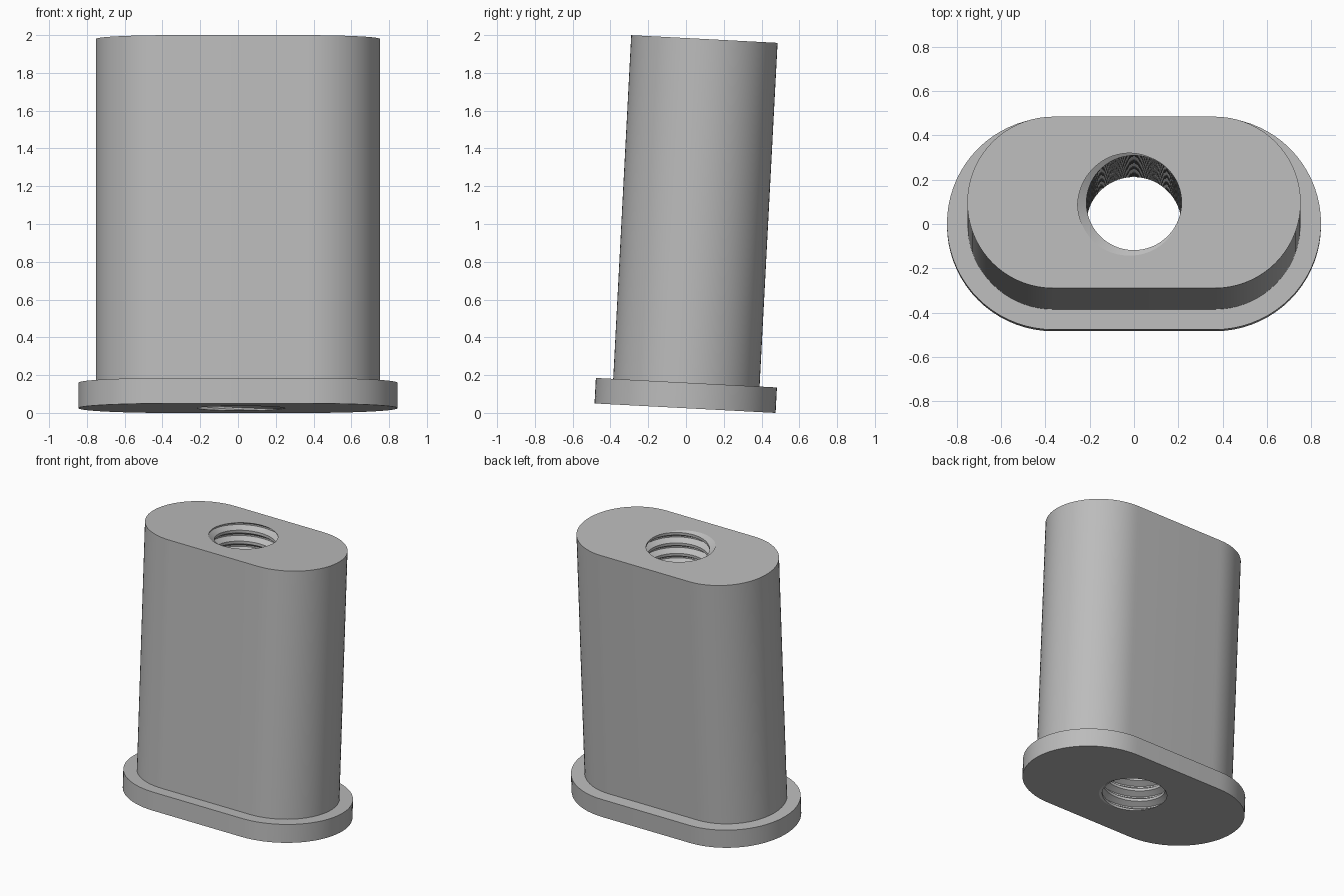
import bpy, bmesh
from math import pi, sin, cos, tau, radians

if "Cube" in bpy.data.objects:
    bpy.data.objects.remove(bpy.data.objects["Cube"])

ARC = 36                      # segments per rounded end
COLS = 2 * (ARC + 1)          # points in every loop
HEIGHT, FLANGE_H = 1.957, 0.135
STRAIGHT, BODY_R, FLANGE_R = 0.365, 0.388, 0.48
MINOR_R, MAJOR_R, PITCH = 0.215, 0.255, 0.08
GROOVE_START = radians(205)   # groove direction at the top face
PROFILE = (0.125, 0.4375, 0.5625, 0.875)   # corners of one thread turn

bm = bmesh.new()


def stadium(radius, z):
    """Loop of vertices around a slot-shaped outline."""
    loop = []
    for side in (1, -1):
        for i in range(ARC + 1):
            a = side * pi * i / ARC - side * pi / 2
            a = pi * i / ARC - pi / 2 + (0 if side > 0 else pi)
            loop.append(bm.verts.new((side * STRAIGHT + radius * cos(a), radius * sin(a), z)))
    return loop


def skin(a, b):
    for i in range(COLS):
        j = (i + 1) % COLS
        bm.faces.new((a[i], a[j], b[j], b[i]))


def thread_radius(z, a):
    phase = ((z - HEIGHT) / PITCH - (a - GROOVE_START) / tau + 0.5) % 1
    off = abs(phase - 0.5)
    t = min(max((0.375 - off) / 0.3125, 0), 1)
    return MINOR_R + (MAJOR_R - MINOR_R) * t


bore = {}


def bore_vert(i, z):
    """Shared vertex of the threaded wall, trimmed to the end faces."""
    z = min(max(z, 0), HEIGHT)
    key = (i % COLS, round(z, 5))
    if key not in bore:
        a = tau * i / COLS - pi / 2
        r = thread_radius(z, a)
        bore[key] = bm.verts.new((r * cos(a), r * sin(a), z))
    return bore[key]


# Threaded bore: rows follow the helix
turns = int(HEIGHT / PITCH) + 3
levels = [k + p for k in range(-turns, 3) for p in PROFILE]
for lo, hi in zip(levels, levels[1:]):
    for i in range(COLS):
        def height(level, col):
            a = tau * col / COLS - pi / 2
            return HEIGHT + PITCH * (level - 0.5 + (a - GROOVE_START) / tau)
        corners = [bore_vert(i, height(lo, i)), bore_vert(i + 1, height(lo, i + 1)),
                   bore_vert(i + 1, height(hi, i + 1)), bore_vert(i, height(hi, i))]
        corners = list(dict.fromkeys(corners))
        if len(corners) > 2:
            bm.faces.new(corners)

# Flange, body and end faces, joined from bottom to top
bore_bottom = [bore_vert(i, 0) for i in range(COLS)]
bore_top = [bore_vert(i, HEIGHT) for i in range(COLS)]
loops = [bore_bottom, stadium(FLANGE_R, 0), stadium(FLANGE_R, FLANGE_H),
         stadium(BODY_R, FLANGE_H), stadium(BODY_R, HEIGHT), bore_top]
for a, b in zip(loops, loops[1:]):
    skin(a, b)
bmesh.ops.recalc_face_normals(bm, faces=bm.faces)

mesh = bpy.data.meshes.new("threaded_block")
bm.to_mesh(mesh)
bm.free()
block = bpy.data.objects.new("threaded_block", mesh)
bpy.context.collection.objects.link(block)

# Whole part leans slightly towards the back
block.rotation_euler.x = radians(-3)
block.location = (0, -0.005, 0.025)

grey = bpy.data.materials.new("plain grey")
grey.use_nodes = True
colour = (0.5, 0.5, 0.5, 1)
grey.diffuse_color = colour
grey.node_tree.nodes["Principled BSDF"].inputs["Base Color"].default_value = colour
mesh.materials.append(grey)

bpy.context.view_layer.objects.active = block
block.select_set(True)
bpy.ops.object.shade_smooth_by_angle(angle=radians(30))
